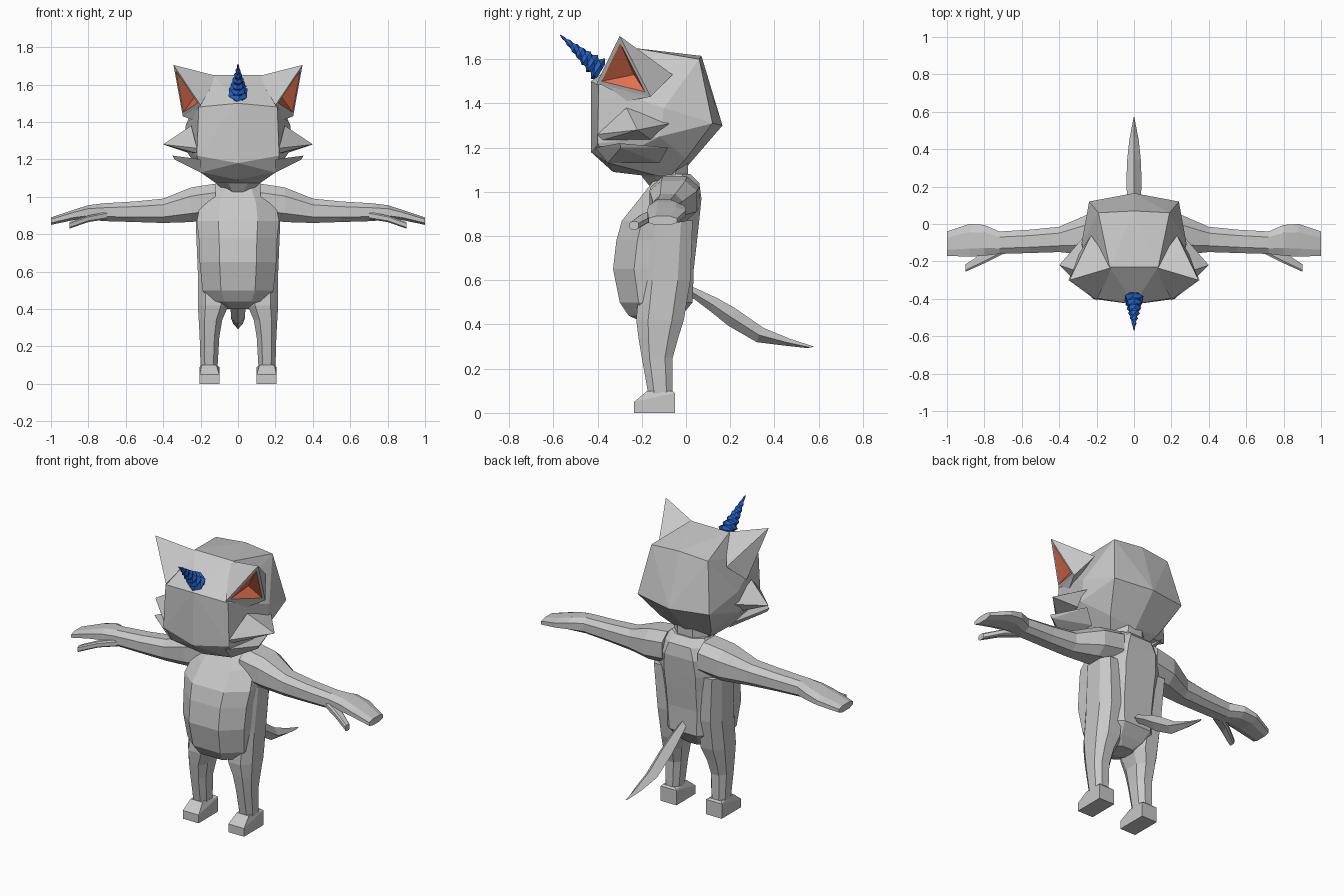
import bpy, bmesh, math
from mathutils import Vector, Matrix

if "Cube" in bpy.data.objects:
    bpy.data.objects.remove(bpy.data.objects["Cube"], do_unlink=True)


def material(name, rgb):
    m = bpy.data.materials.new(name)
    m.use_nodes = True
    m.diffuse_color = (*rgb, 1)
    bsdf = next(n for n in m.node_tree.nodes if n.type == "BSDF_PRINCIPLED")
    bsdf.inputs["Base Color"].default_value = (*rgb, 1)
    bsdf.inputs["Roughness"].default_value = 0.8
    return m


grey = material("fur grey", (0.58, 0.58, 0.58))
orange = material("ear orange", (0.75, 0.16, 0.075))
blue = material("horn blue", (0.02, 0.13, 0.62))


def finish(name, bm, *mats):
    bmesh.ops.recalc_face_normals(bm, faces=bm.faces)
    me = bpy.data.meshes.new(name)
    bm.to_mesh(me)
    bm.free()
    for m in mats:
        me.materials.append(m)
    ob = bpy.data.objects.new(name, me)
    bpy.context.scene.collection.objects.link(ob)
    return ob


def mirrored(ob):
    mod = ob.modifiers.new("Mirror", "MIRROR")
    mod.use_mirror_merge = False
    return ob


def hull(name, pts, both=False):
    """Faceted solid around a few points; both adds the points at -x."""
    bm = bmesh.new()
    pts = list(pts) + ([(-x, y, z) for x, y, z in pts if x] if both else [])
    for p in pts:
        bm.verts.new(p)
    res = bmesh.ops.convex_hull(bm, input=bm.verts)
    junk = [g for g in res["geom_interior"] if isinstance(g, bmesh.types.BMVert)]
    bmesh.ops.delete(bm, geom=junk, context="VERTS")
    bmesh.ops.dissolve_limit(bm, angle_limit=0.02, verts=bm.verts, edges=bm.edges)
    return finish(name, bm, grey)


def loft(name, rings, mat=grey):
    """Skin a list of point rings and cap the two ends."""
    bm = bmesh.new()
    vs = [[bm.verts.new(p) for p in r] for r in rings]
    n = len(vs[0])
    for a, b in zip(vs, vs[1:]):
        for i in range(n):
            j = (i + 1) % n
            bm.faces.new((a[i], a[j], b[j], b[i]))
    bm.faces.new(vs[0])
    bm.faces.new(vs[-1])
    return finish(name, bm, mat)


def octagon(a0, a1, b0, b1, cut):
    """Rectangle with its corners cut off, as (a, b) pairs."""
    ca, cb = (a1 - a0) * cut, (b1 - b0) * cut
    return [(a0 + ca, b0), (a1 - ca, b0), (a1, b0 + cb), (a1, b1 - cb),
            (a1 - ca, b1), (a0 + ca, b1), (a0, b1 - cb), (a0, b0 + cb)]


def upright(name, rows, cut):
    """Rows of z, x0, x1, y0, y1."""
    return loft(name, [[(a, b, z) for a, b in octagon(*r, cut)] for z, *r in rows])


def sideways(name, rows, cut):
    """Rows of x, y0, y1, z0, z1."""
    return loft(name, [[(x, a, b) for a, b in octagon(*r, cut)] for x, *r in rows])


# Torso and neck
torso = [(.40, .07, -.17, -.06), (.44, .15, -.26, -.02), (.50, .19, -.30, .03),
         (.65, .205, -.33, .035), (.78, .21, -.315, .05), (.87, .22, -.29, .06),
         (.97, .20, -.21, .07), (1.04, .15, -.155, .06), (1.08, .11, -.13, .02)]
upright("torso", [(z, -w, w, f, b) for z, w, f, b in torso], .26)
neck = [(1.02, .06, -.16, 0), (1.07, .115, -.20, .01), (1.14, .11, -.17, .01)]
upright("neck", [(z, -w, w, f, b) for z, w, f, b in neck], .28)

# Legs and feet
mirrored(upright("legs", [(.08, .11, .2, -.17, -.06), (.25, .10, .205, -.2, -.06),
                          (.34, .085, .21, -.215, -.035), (.42, .05, .215, -.225, -.01),
                          (.6, .06, .215, -.21, .02), (.87, .1, .226, -.18, .03)], .25))
foot = [(x, y, z) for x in (.1, .205)
        for y, z in ((-.235, 0), (-.235, .05), (-.05, 0), (-.05, .09))]
foot += [(x, y, .1) for x in (.115, .195) for y in (-.175, -.06)]
mirrored(hull("feet", foot))

# Arms and thumbs
mirrored(sideways("arms", [(.12, -.16, .06, .88, 1.07), (.25, -.165, .05, .865, 1.05),
                           (.40, -.15, -.015, .86, .99), (.55, -.155, -.03, .865, .975),
                           (.72, -.16, -.04, .87, .965), (.80, -.17, -.005, .88, .955),
                           (.88, -.175, 0, .875, .93), (1, -.17, -.04, .85, .89)], .25))
mirrored(sideways("thumbs", [(.70, -.16, -.10, .88, .92), (.80, -.21, -.15, .865, .90),
                             (.90, -.255, -.215, .83, .865)], .2))

# Head block
hull("head", [(0, -.43, 1.18), (0, -.43, 1.5), (.22, -.40, 1.22), (.21, -.395, 1.48),
              (.13, -.23, 1.65), (.19, .06, 1.6), (0, .07, 1.615), (0, .165, 1.30),
              (.24, .12, 1.31), (.28, -.1, 1.38), (.28, -.12, 1.25), (.2, -.35, 1.13),
              (0, -.33, 1.09), (.1, -.08, 1.06), (.17, 0, 1.15), (0, .01, 1.12)], True)

# Cheek tufts, upper and lower
mirrored(hull("upper_cheeks", [(.40, -.22, 1.28), (.22, -.40, 1.26), (.21, -.39, 1.23),
                               (.25, -.27, 1.38), (.27, -.07, 1.31), (.25, -.15, 1.23)]))
mirrored(hull("lower_cheeks", [(.35, -.30, 1.22), (.34, -.295, 1.2), (.2, -.41, 1.2),
                               (.2, -.355, 1.13), (.27, -.08, 1.2), (.2, -.12, 1.13)]))

# Ears: hollow shells with a coloured pit
bm = bmesh.new()
rim = [Vector(p) for p in ((.345, -.30, 1.705), (.20, -.405, 1.49), (.295, -.16, 1.43))]
mid = sum(rim, Vector()) / 3
outer = [bm.verts.new(p) for p in rim]
inner = [bm.verts.new(p.lerp(mid, .2)) for p in rim]
pit = bm.verts.new((.235, -.235, 1.53))
crown, back, under = [bm.verts.new(p) for p in
                      ((.11, -.23, 1.645), (.23, -.06, 1.53), (.24, -.27, 1.41))]
tip, front, low = outer
for f in ((tip, front, crown), (tip, crown, back), (tip, back, low), (front, low, under),
          (front, under, crown), (low, back, under), (crown, under, back)):
    bm.faces.new(f)
for i in range(3):
    j = (i + 1) % 3
    bm.faces.new((outer[i], outer[j], inner[j], inner[i]))
    bm.faces.new((inner[i], inner[j], pit)).material_index = 1
mirrored(finish("ears", bm, grey, orange))

# Tail: diamond section swept along the centre of the body
tail = [(0, .575, .55, .02), (.12, .52, .46, .035), (.2, .475, .395, .04),
        (.33, .385, .32, .038), (.45, .335, .305, .025), (.56, .3, .293, .004)]
loft("tail", [[(0, y + .02, t), (w, y, (t + b) / 2), (0, y - .01, b), (-w, y, (t + b) / 2)]
              for y, t, b, w in tail])

# Spiral horn: twisted, ridged cone leaning forward
base, point = Vector((0, -.385, 1.545)), Vector((0, -.57, 1.71))
turn = (point - base).to_track_quat("Z", "Y").to_matrix().to_4x4()
place = Matrix.Translation(base) @ turn
length, steps, rings = (point - base).length, 14, []
for k in range(steps + 1):
    t = k / steps
    r = (.052 * (1 - t) + .002) * (1.12 if k % 2 else .8)
    rings.append([place @ Vector((r * math.cos(a), r * math.sin(a), t * length + .008 * math.sin(a)
                                  * (1 - t)))
                  for a in (math.tau * i / 6 + k * .45 for i in range(6))])
loft("horn", rings, blue)
